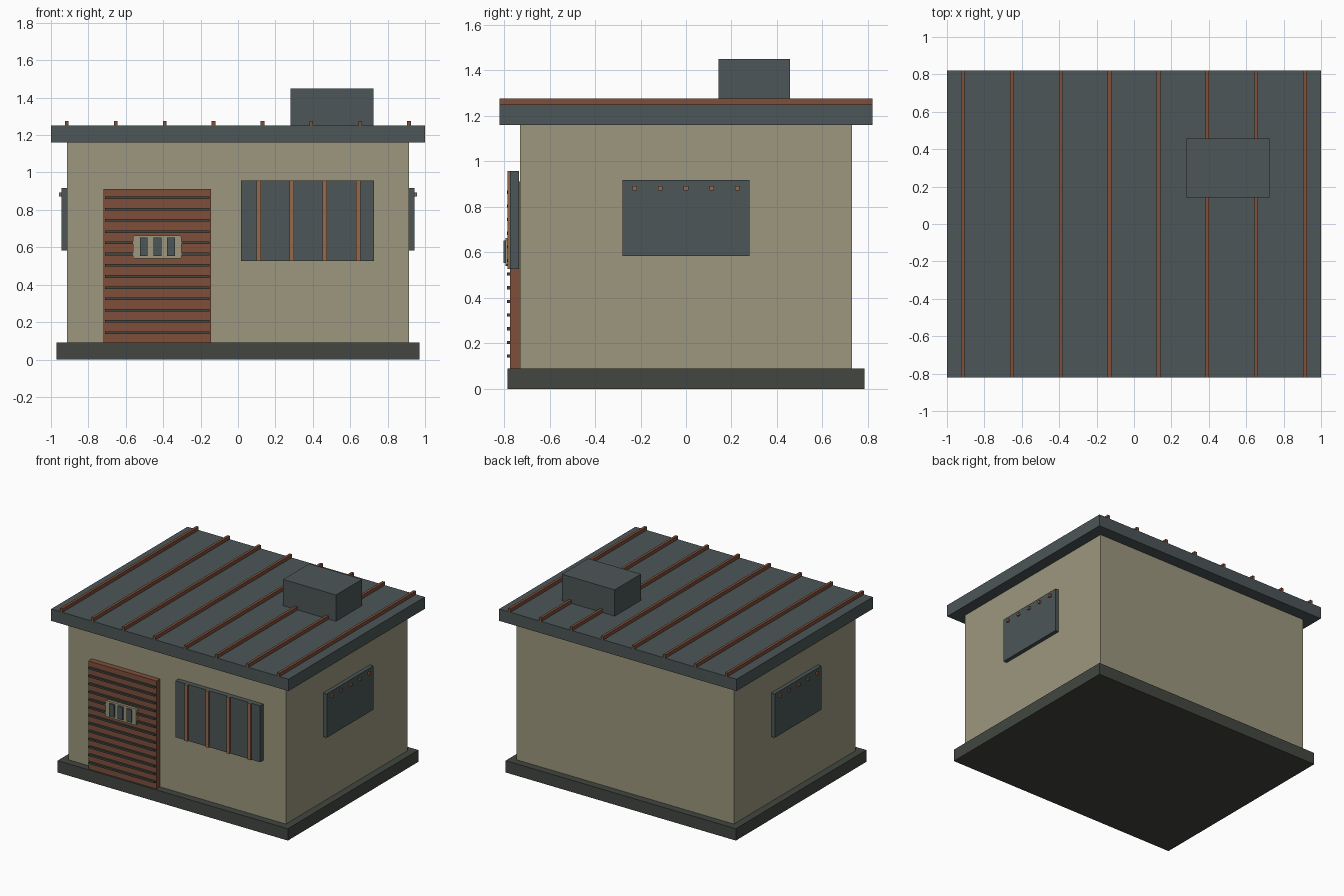
import bpy, bmesh

if "Cube" in bpy.data.objects:
    bpy.data.objects.remove(bpy.data.objects["Cube"])


def material(name, r, g, b):
    m = bpy.data.materials.new(name)
    m.diffuse_color = (r, g, b, 1)
    m.use_nodes = True
    m.node_tree.nodes["Principled BSDF"].inputs["Base Color"].default_value = m.diffuse_color
    return m


WALL = material("plaster", .34, .31, .21)
SLATE = material("slate", .073, .092, .095)
DARK = material("dark_stone", .054, .062, .051)
RUST = material("rust", .21, .078, .044)
COPPER = material("copper", .30, .14, .073)


def box(name, x, y, z, mat):
    """Box from (min, max) extents on each axis."""
    bm = bmesh.new()
    bmesh.ops.create_cube(bm, size=1)
    for v in bm.verts:
        v.co = [(a + b) / 2 + c * (b - a) for c, (a, b) in zip(v.co, (x, y, z))]
    mesh = bpy.data.meshes.new(name)
    bm.to_mesh(mesh)
    bm.free()
    mesh.materials.append(mat)
    ob = bpy.data.objects.new(name, mesh)
    bpy.context.collection.objects.link(ob)
    return ob


def span(c, w):
    return (c - w / 2, c + w / 2)


# Main body
box("foundation", (-.97, .97), (-.785, .785), (0, .09), DARK)
box("walls", (-.915, .915), (-.73, .73), (.09, 1.16), WALL)
box("roof_slab", (-1, 1), (-.82, .82), (1.16, 1.25), SLATE)
box("roof_unit", (.28, .725), (.143, .458), (1.25, 1.45), SLATE)

# Roof ribs
for i in range(8):
    box(f"roof_rib_{i}", span(-.915 + i * .2614, .02), (-.82, .82), (1.25, 1.276), RUST)

# Door with horizontal slats
box("door", (-.72, -.145), (-.773, -.73), (.09, .912), RUST)
for i in range(13):
    box(f"door_slat_{i}", (-.711, -.153), (-.787, -.773), span(.144 + i * .06, .014), DARK)

# Door vent plate with clipped corners and three slots
plate = box("vent_plate", (-.562, -.303), (-.793, -.773), (.539, .663), WALL)
bm = bmesh.new()
bm.from_mesh(plate.data)
corners = [e for e in bm.edges if abs(e.verts[0].co.y - e.verts[1].co.y) > .01]
bmesh.ops.bevel(bm, geom=corners, offset=.008, segments=1, affect='EDGES')
bm.to_mesh(plate.data)
bm.free()
for i in range(3):
    box(f"vent_slot_{i}", span(-.504 + i * .073, .042), (-.803, -.79), (.554, .651), SLATE)

# Front window with upright bars
box("front_window", (.015, .728), (-.773, -.735), (.527, .957), SLATE)
for i in range(4):
    box(f"window_bar_{i}", span(.111 + i * .177, .024), (-.786, -.773), (.527, .957), COPPER)

# Side windows with a row of pegs
for side, s in (("left", -1), ("right", 1)):
    box(f"{side}_window", sorted((s * .915, s * .944)), (-.28, .28), (.583, .917), SLATE)
    for i in range(5):
        box(f"{side}_peg_{i}", sorted((s * .94, s * .957)), span((i - 2) * .1125, .02),
            span(.882, .02), COPPER)
